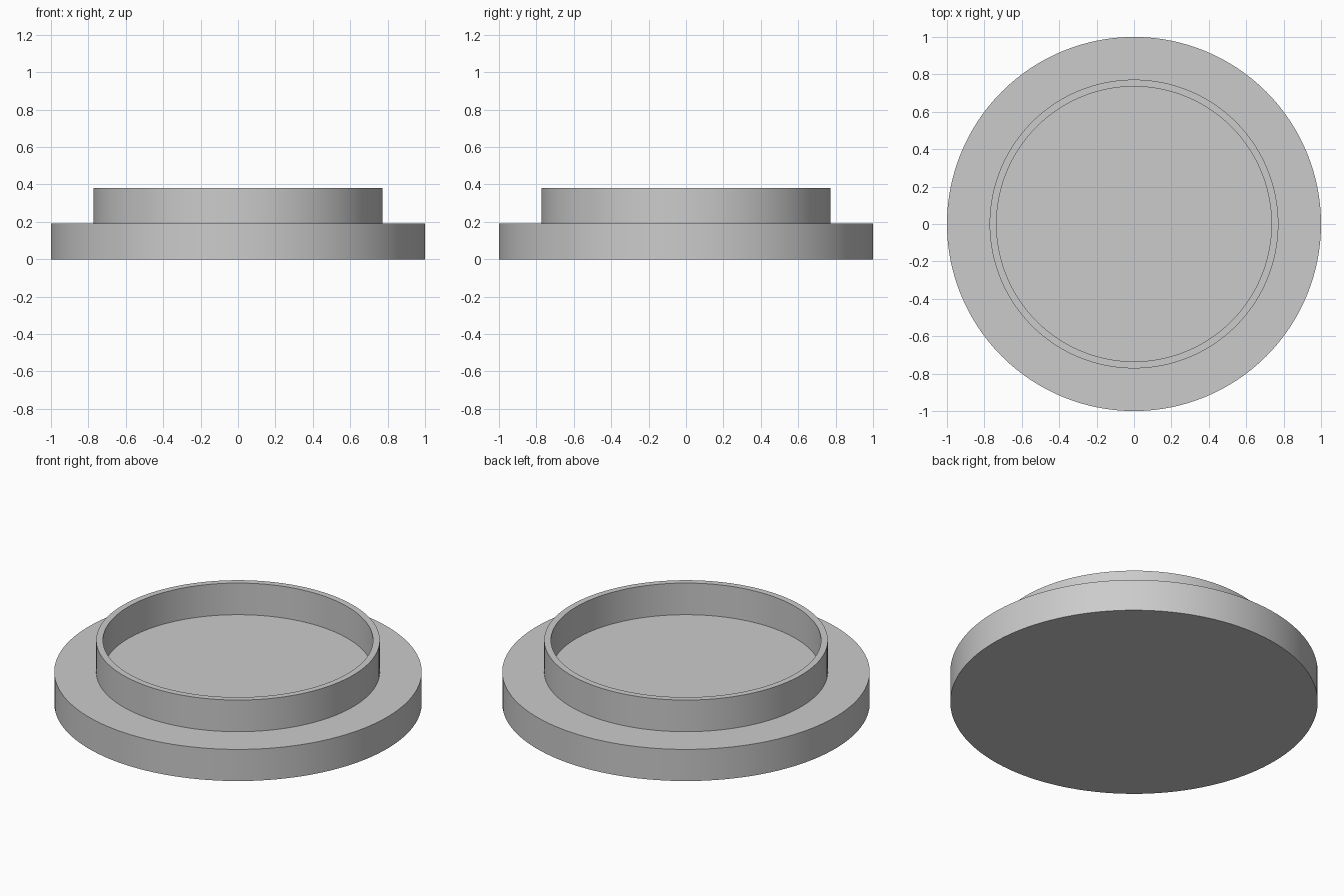
import bpy
import bmesh
from math import radians, tau

cube = bpy.data.objects.get("Cube")
if cube:
    bpy.data.objects.remove(cube, do_unlink=True)

SEGMENTS = 128
BASE_RADIUS, BASE_TOP = 1.0, 0.19
RIM_OUTER, RIM_INNER, RIM_TOP = 0.772, 0.735, 0.38

# Single grey material
grey = bpy.data.materials.new("light grey")
grey.use_nodes = True
colour = (0.6, 0.6, 0.6, 1.0)
grey.diffuse_color = colour
grey.node_tree.nodes["Principled BSDF"].inputs["Base Color"].default_value = colour


def lathe(name, profile):
    """Turn a (radius, height) profile around the z axis."""
    bm = bmesh.new()
    verts = [bm.verts.new((r, 0, z)) for r, z in profile]
    edges = [bm.edges.new(pair) for pair in zip(verts, verts[1:])]
    bmesh.ops.spin(bm, geom=verts + edges, cent=(0, 0, 0), axis=(0, 0, 1),
                   angle=tau, steps=SEGMENTS)
    bmesh.ops.remove_doubles(bm, verts=bm.verts, dist=0.0001)
    # Cap the open bottom and the recessed floor
    rims = [e for e in bm.edges if e.is_boundary]
    bmesh.ops.holes_fill(bm, edges=rims, sides=0)
    bmesh.ops.recalc_face_normals(bm, faces=bm.faces)
    mesh = bpy.data.meshes.new(name)
    bm.to_mesh(mesh)
    bm.free()
    mesh.materials.append(grey)
    obj = bpy.data.objects.new(name, mesh)
    bpy.context.collection.objects.link(obj)
    return obj


# Flanged cap: wide disc with a thin raised collar around a flat floor
cap = lathe("flanged_cap", [
    (BASE_RADIUS, 0),
    (BASE_RADIUS, BASE_TOP),
    (RIM_OUTER, BASE_TOP),
    (RIM_OUTER, RIM_TOP),
    (RIM_INNER, RIM_TOP),
    (RIM_INNER, BASE_TOP),
])

bpy.ops.object.select_all(action="DESELECT")
cap.select_set(True)
bpy.context.view_layer.objects.active = cap
bpy.ops.object.shade_smooth_by_angle(angle=radians(30))
